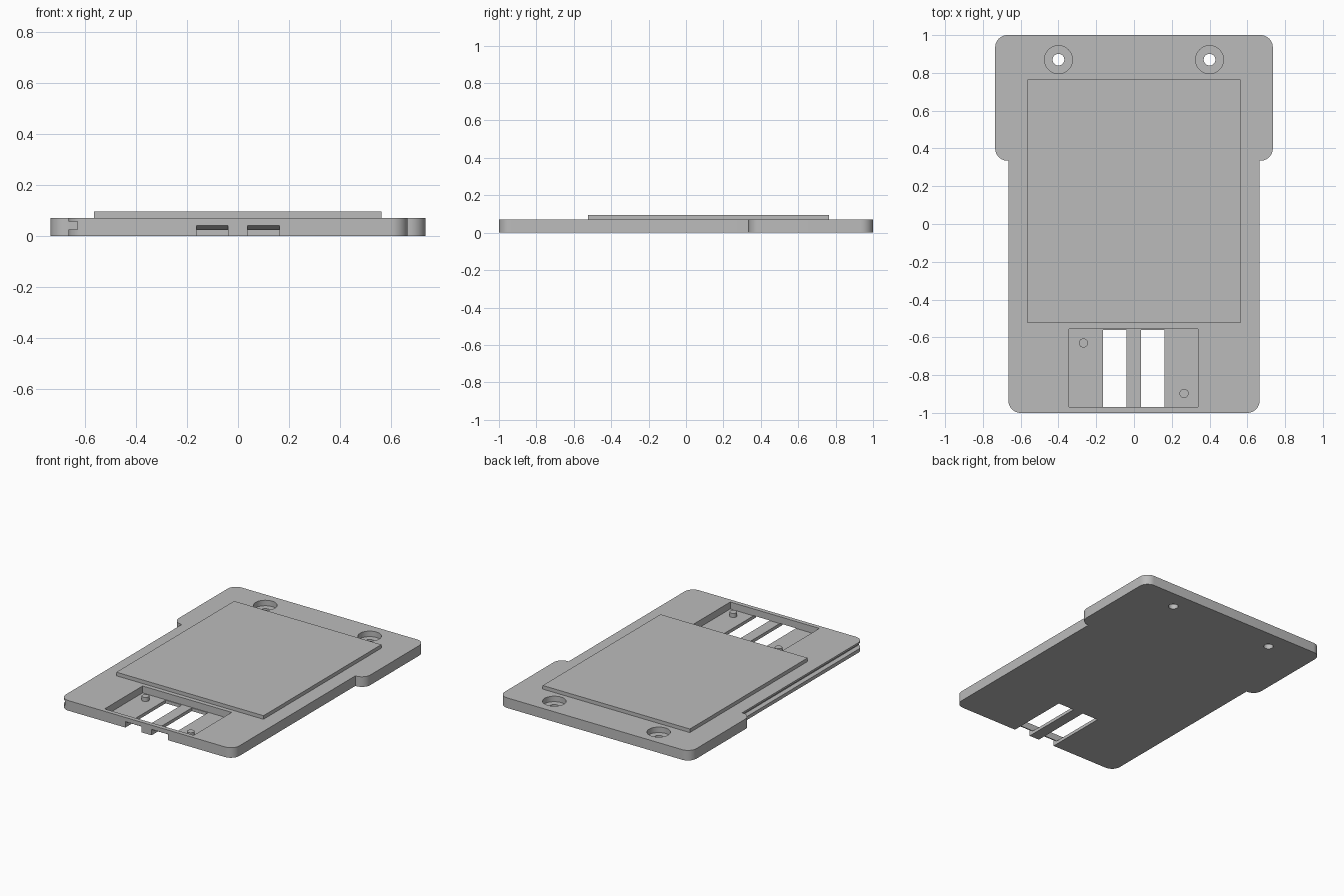
import bpy, bmesh, math
from mathutils import Vector

cube = bpy.data.objects.get("Cube")
if cube:
    bpy.data.objects.remove(cube, do_unlink=True)

grey = bpy.data.materials.new("mid grey")
grey.use_nodes = True
COLOUR = (0.5, 0.5, 0.5, 1)
grey.diffuse_color = COLOUR
grey.node_tree.nodes["Principled BSDF"].inputs["Base Color"].default_value = COLOUR

THICK = 0.07
FLOOR = 0.022


def prism(name, points, depth):
    """Extrude a closed loop of 3D points along a vector."""
    bm = bmesh.new()
    face = bm.faces.new([bm.verts.new(p) for p in points])
    new = bmesh.ops.extrude_face_region(bm, geom=[face])["geom"]
    bmesh.ops.translate(bm, vec=Vector(depth),
                        verts=[v for v in new if isinstance(v, bmesh.types.BMVert)])
    bmesh.ops.recalc_face_normals(bm, faces=bm.faces)
    mesh = bpy.data.meshes.new(name)
    bm.to_mesh(mesh)
    bm.free()
    mesh.materials.append(grey)
    obj = bpy.data.objects.new(name, mesh)
    bpy.context.collection.objects.link(obj)
    return obj


def box(name, x0, x1, y0, y1, z0, z1):
    return prism(name, [(x0, y0, z0), (x1, y0, z0), (x1, y1, z0), (x0, y1, z0)], (0, 0, z1 - z0))


def cylinder(name, x, y, r, z0, z1, sides=40):
    ring = [(x + r * math.cos(math.tau * i / sides), y + r * math.sin(math.tau * i / sides), z0)
            for i in range(sides)]
    return prism(name, ring, (0, 0, z1 - z0))


def arc(cx, cy, r, start, steps=10):
    """Quarter turn, counter-clockwise from start degrees."""
    angles = [math.radians(start + 90 * i / steps) for i in range(steps + 1)]
    return [(cx + r * math.cos(a), cy + r * math.sin(a), 0) for a in angles]


def cut(target, cutter):
    cutter.hide_render = True
    mod = target.modifiers.new("cut", 'BOOLEAN')
    mod.operation, mod.solver, mod.object = 'DIFFERENCE', 'EXACT', cutter
    bpy.context.view_layer.objects.active = target
    bpy.ops.object.modifier_apply(modifier=mod.name)
    bpy.data.objects.remove(cutter, do_unlink=True)


# Base plate: narrow body with a wider, rounded head, mirrored about x = 0
R, BODY, HEAD, STEP = 0.065, 0.665, 0.735, 0.335
right = (arc(BODY - R, R - 1, R, -90) + [(BODY, STEP, 0)]
         + arc(HEAD - R, STEP + R, R, -90) + arc(HEAD - R, 1 - R, R, 0))
left = [(-x, y, z) for x, y, z in reversed(right)]
plate = prism("base_plate", right + left, (0, 0, THICK))

# Side groove, running from the front edge to the head
cut(plate, box("groove_cutter", -0.8, -0.63, -1.1, STEP, 0.024, 0.057))

# Sunken front pocket
cut(plate, box("pocket_cutter", -0.343, 0.34, -0.97, -0.555, FLOOR, 0.2))

# Two slots through the pocket floor, sloping open under the front lip
for x in (-0.163, 0.038):
    profile = [(x, -1.02, -0.05), (x, -0.56, -0.05), (x, -0.56, 0.03),
               (x, -0.968, 0.03), (x, -0.968, FLOOR), (x, -1.0, 0.041), (x, -1.02, 0.041)]
    cut(plate, prism("slot_cutter", profile, (0.124, 0, 0)))

# Counterbored screw holes in the head
for x in (-0.4, 0.4):
    cut(plate, cylinder("counterbore_cutter", x, 0.87, 0.074, 0.032, 0.2))
    cut(plate, cylinder("hole_cutter", x, 0.87, 0.031, -0.1, 0.2))

# Raised rectangular pad and the two locating pins
pad = box("raised_pad", -0.565, 0.563, -0.525, 0.765, THICK - 0.01, 0.095)
pins = [cylinder("rear_pin", -0.268, -0.63, 0.024, FLOOR - 0.005, 0.05),
        cylinder("front_pin", 0.265, -0.897, 0.024, FLOOR - 0.005, 0.05)]

# Smooth curves, sharp edges
bpy.ops.object.select_all(action='DESELECT')
for obj in [plate, pad] + pins:
    obj.select_set(True)
bpy.context.view_layer.objects.active = plate
bpy.ops.object.shade_smooth_by_angle(angle=math.radians(30))
